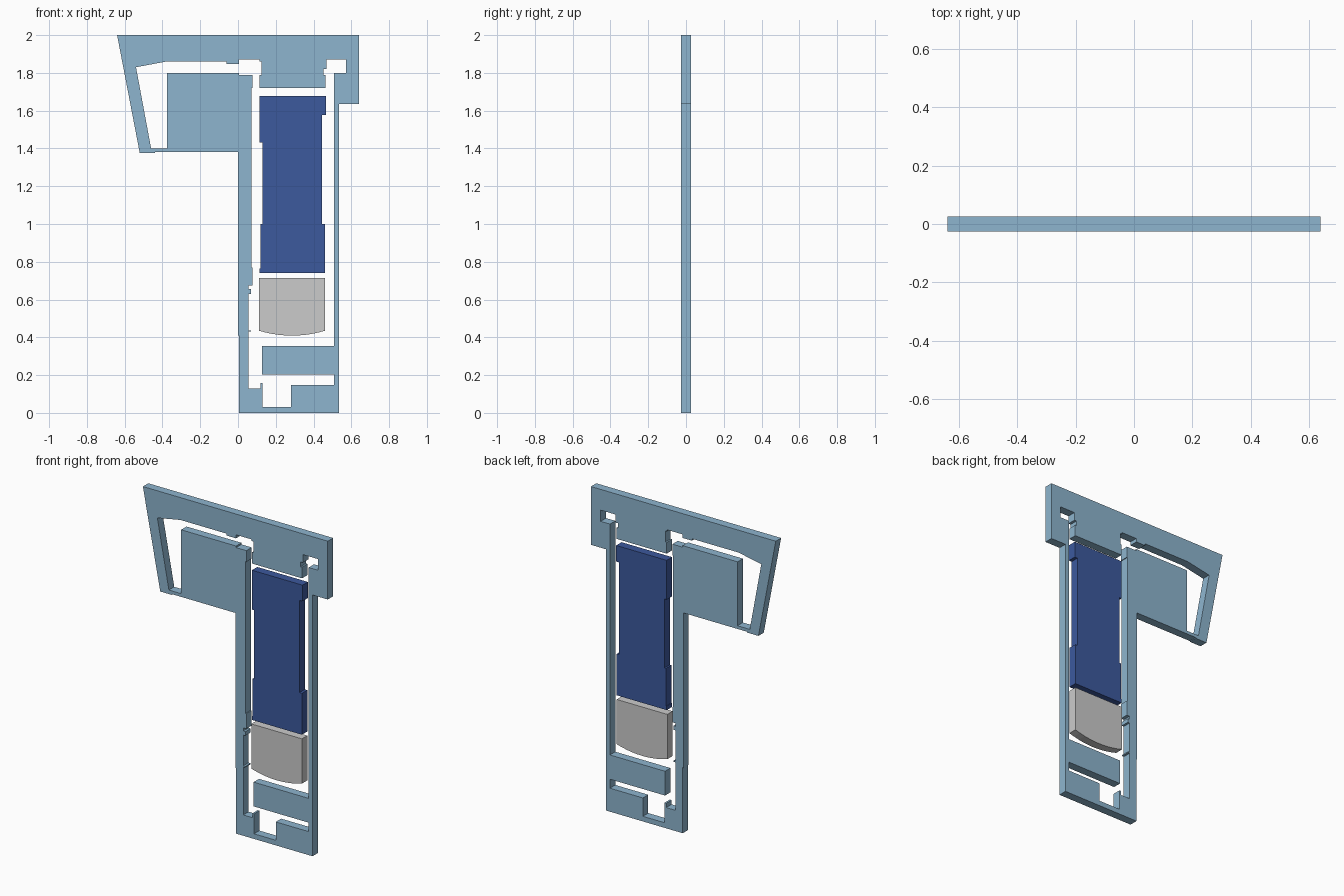
import bpy, bmesh, math

HALF = 0.0265  # half thickness of the plate


def plate(name, loops, color=None):
    """Extrude a front (x, z) outline, with optional hole loops, along y."""
    bm = bmesh.new()
    edges = []
    for loop in loops:
        vs = [bm.verts.new((x, -HALF, z)) for x, z in loop]
        edges += [bm.edges.new((vs[i - 1], vs[i])) for i in range(len(vs))]
    bmesh.ops.triangle_fill(bm, edges=edges, use_beauty=True, normal=(0, -1, 0))
    ext = bmesh.ops.extrude_face_region(bm, geom=bm.faces[:], use_keep_orig=True)
    moved = [g for g in ext["geom"] if isinstance(g, bmesh.types.BMVert)]
    bmesh.ops.translate(bm, verts=moved, vec=(0, 2 * HALF, 0))
    bmesh.ops.recalc_face_normals(bm, faces=bm.faces[:])
    mesh = bpy.data.meshes.new(name)
    bm.to_mesh(mesh)
    bm.free()
    obj = bpy.data.objects.new(name, mesh)
    bpy.context.collection.objects.link(obj)
    if color:
        mat = bpy.data.materials.new(name + "_color")
        mat.diffuse_color = (*color, 1)
        mesh.materials.append(mat)
    return obj


# Outer frame: tall stem with a wide head and a flared wing on the left
outer = [(-0.64, 2.0), (0.64, 2.0), (0.64, 1.635), (0.535, 1.635), (0.535, 0),
         (0.004, 0), (0.004, 0.41), (0, 0.41), (0, 1.38), (-0.44, 1.38),
         (-0.44, 1.375), (-0.52, 1.375)]

# One continuous cut-out running through wing, head and stem
hole_wing_head = [(-0.46, 1.4), (-0.54, 1.83), (-0.38, 1.86), (-0.06, 1.86),
                  (-0.06, 1.848), (0.005, 1.848), (0.005, 1.87), (0.113, 1.87),
                  (0.113, 1.86), (0.125, 1.86), (0.125, 1.79), (0.115, 1.79),
                  (0.115, 1.72), (0.462, 1.72), (0.462, 1.79), (0.452, 1.79),
                  (0.452, 1.82), (0.468, 1.82), (0.468, 1.87), (0.572, 1.87),
                  (0.572, 1.8), (0.508, 1.8)]
hole_base = [(0.508, 0.355), (0.127, 0.355), (0.127, 0.203), (0.508, 0.203),
             (0.508, 0.147), (0.28, 0.147), (0.28, 0.032), (0.13, 0.032),
             (0.13, 0.157), (0.118, 0.157), (0.118, 0.13), (0.055, 0.13)]
hole_left = [(0.055, 0.43), (0.068, 0.43), (0.068, 0.437), (0.055, 0.437),
             (0.055, 0.63), (0.069, 0.63), (0.069, 0.655), (0.055, 0.655),
             (0.055, 0.675), (0.076, 0.675), (0.076, 0.77), (0.071, 0.77),
             (0.071, 1.72), (0.076, 1.72), (0.076, 1.79), (0.005, 1.79),
             (0.005, 1.8), (-0.375, 1.8), (-0.375, 1.4)]
plate("frame", [outer, hole_wing_head + hole_base + hole_left], (0.27, 0.46, 0.62))

# Dark blue centre panel with notched sides
plate("center_panel", [[
    (0.115, 1.678), (0.465, 1.678), (0.465, 1.577), (0.445, 1.577), (0.445, 1.0),
    (0.461, 1.0), (0.461, 0.741), (0.115, 0.741), (0.115, 0.765), (0.12, 0.765),
    (0.12, 1.0), (0.131, 1.0), (0.131, 1.432), (0.115, 1.432)]], (0.045, 0.10, 0.34))

# Grey lower panel with a shallow bowed bottom edge
cx, hw, n = 0.286, 0.175, 10
bow = [(cx + hw * t, 0.409 + 0.026 * t * t)
       for t in (1 - 2 * i / n for i in range(n + 1))]
plate("lower_panel", [[(cx - hw, 0.715), (cx + hw, 0.715)] + bow])
